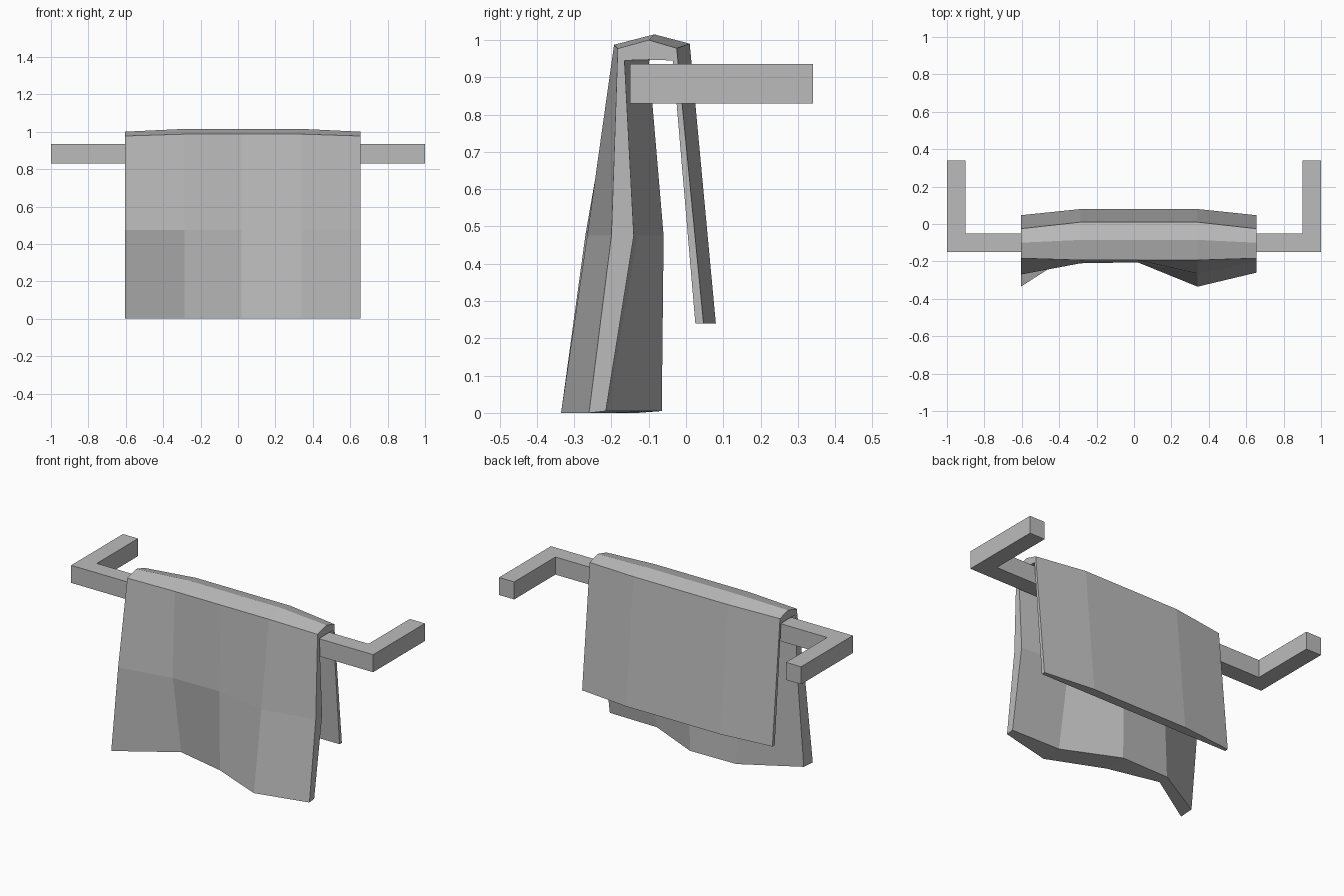
import bpy
import bmesh

# Remove the default object
default_cube = bpy.data.objects.get("Cube")
if default_cube:
    bpy.data.objects.remove(default_cube, do_unlink=True)


# One plain grey material shared by both parts
def make_material(name, colour):
    material = bpy.data.materials.new(name)
    material.use_nodes = True
    material.diffuse_color = colour
    shader = next(n for n in material.node_tree.nodes if n.type == "BSDF_PRINCIPLED")
    shader.inputs["Base Color"].default_value = colour
    return material


grey = make_material("light_grey", (0.5, 0.5, 0.5, 1))


def finish_object(name, bm, material):
    bmesh.ops.recalc_face_normals(bm, faces=bm.faces[:])
    mesh = bpy.data.meshes.new(name)
    bm.to_mesh(mesh)
    bm.free()
    mesh.materials.append(material)
    obj = bpy.data.objects.new(name, mesh)
    bpy.context.scene.collection.objects.link(obj)
    return obj


# Wall rail: a U-shaped outline extruded to a square bar
def build_rail(bottom, top):
    front, back, bar = -0.15, 0.34, 0.1
    half_outline = [(1, front), (1, back), (1 - bar, back), (1 - bar, front + bar)]
    mirrored = [(-x, y) for x, y in reversed(half_outline)]
    bm = bmesh.new()
    outline = [bm.verts.new((x, y, bottom)) for x, y in half_outline + mirrored]
    base = bm.faces.new(outline)
    extruded = bmesh.ops.extrude_face_region(bm, geom=[base], use_keep_orig=True)
    raised = [item for item in extruded["geom"] if isinstance(item, bmesh.types.BMVert)]
    bmesh.ops.translate(bm, verts=raised, vec=(0, 0, top - bottom))
    return finish_object("towel_rail", bm, grey)


# Towel: five draped cross-sections, each with an outer and an inner path
columns = [-0.605, -0.285, 0.02, 0.34, 0.655]
bulges = [0, 1, 1, 1, 0]
outer_middle = [-0.27, -0.21, -0.205, -0.265, -0.2]
outer_hem = [-0.335, -0.13, -0.2, -0.335, -0.26]
inner_middle = [-0.2, -0.09, -0.06, -0.13, -0.14]
inner_hem = [-0.25, -0.07, -0.065, -0.21, -0.215]
middle_height = 0.475
back_hem_height = 0.24


def outer_path(index):
    bulge = bulges[index]
    return [
        (0.047 + 0.033 * bulge, back_hem_height),
        (-0.025 + 0.035 * bulge, 0.978 + 0.012 * bulge),
        (-0.1 + 0.015 * bulge, 1 + 0.015 * bulge),
        (-0.183 - 0.01 * bulge, 0.977 + 0.01 * bulge),
        (outer_middle[index], middle_height),
        (outer_hem[index], 0),
    ]


def inner_path(index):
    bulge = bulges[index]
    return [
        (0.025, back_hem_height),
        (-0.035, 0.945),
        (-0.1 + 0.01 * bulge, 0.947),
        (-0.165 + 0.065 * bulge, 0.945),
        (inner_middle[index], middle_height),
        (inner_hem[index], 0.005),
    ]


def build_towel():
    bm = bmesh.new()
    sections = []
    for index, x in enumerate(columns):
        paths = (outer_path(index), inner_path(index))
        sections.append([[bm.verts.new((x, y, z)) for y, z in path] for path in paths])

    # Panels and hems between neighbouring sections
    loops = [outer + inner[::-1] for outer, inner in sections]
    for left, right in zip(loops, loops[1:]):
        for i in range(len(left)):
            j = (i + 1) % len(left)
            bm.faces.new((left[i], left[j], right[j], right[i]))

    # Cloth thickness along both side edges
    for outer, inner in (sections[0], sections[-1]):
        for i in range(len(outer) - 1):
            bm.faces.new((outer[i], outer[i + 1], inner[i + 1], inner[i]))
    return finish_object("draped_towel", bm, grey)


build_rail(0.83, 0.935)
build_towel()
